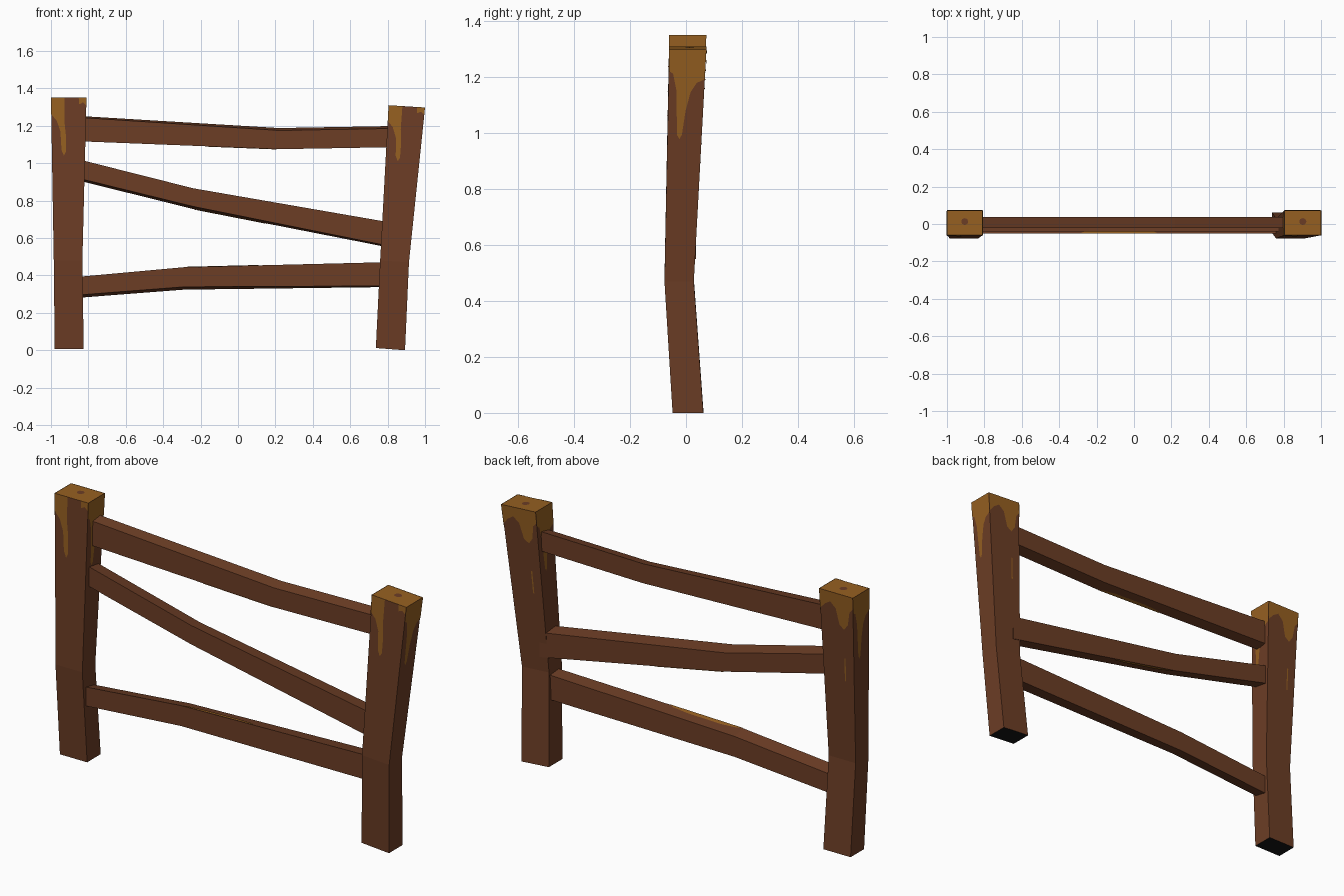
import bpy, bmesh, math
from mathutils import Vector

if "Cube" in bpy.data.objects:
    bpy.data.objects.remove(bpy.data.objects["Cube"])


def material(name, rgb):
    m = bpy.data.materials.new(name)
    m.diffuse_color = (*rgb, 1)
    m.use_nodes = True
    m.node_tree.nodes["Principled BSDF"].inputs["Base Color"].default_value = m.diffuse_color
    return m


BROWN = material("brown_wood", (0.150, 0.047, 0.0185))
GOLD = material("golden_cut_wood", (0.305, 0.117, 0.0152))
BLACK = material("black_underside", (0.008, 0.008, 0.008))


def finish(name, bm, mats):
    me = bpy.data.meshes.new(name)
    bm.to_mesh(me)
    bm.free()
    for m in mats:
        me.materials.append(m)
    ob = bpy.data.objects.new(name, me)
    bpy.context.collection.objects.link(ob)
    return ob


def loft(name, rings, end_mats=(0, 0)):
    """Skin a row of four-cornered sections and cap both ends."""
    bm = bmesh.new()
    vs = [[bm.verts.new(p) for p in r] for r in rings]
    for a, b in zip(vs, vs[1:]):
        for i in range(4):
            j = (i + 1) % 4
            bm.faces.new((a[i], a[j], b[j], b[i]))
    bm.faces.new(vs[0][::-1]).material_index = end_mats[0]
    bm.faces.new(vs[-1]).material_index = end_mats[1]
    bmesh.ops.recalc_face_normals(bm, faces=bm.faces)
    return finish(name, bm, (BROWN, GOLD, BLACK))


def plate(name, quad, polys, mat, outward, lift=0.002):
    """Thin paint shapes given in (u, v) on a quad: low left, low right, up right, up left."""
    a, b, c, d = map(Vector, quad)
    n = (b - a).cross(d - a).normalized()
    if n.dot(Vector(outward)) < 0:
        n = -n
    bm = bmesh.new()
    for poly in polys:
        vs = [bm.verts.new(a.lerp(b, u).lerp(d.lerp(c, u), v) + n * lift) for u, v in poly]
        f = bm.faces.new(vs)
        f.normal_update()
        if f.normal.dot(n) < 0:
            f.normal_flip()
    bmesh.ops.triangulate(bm, faces=bm.faces)
    return finish(name, bm, (mat,))


# Paint drips: u across the face, z as on the left post
MID, TOP = 0.48, 1.35
FRONT = [[(0, 1.35), (.38, 1.35), (.38, 1.22), (.42, 1.15), (.42, 1.06), (.36, 1.04),
          (.29, 1.07), (.26, 1.17), (.15, 1.23), (0, 1.26)],
         [(.78, 1.35), (1, 1.35), (1, 1.31), (.9, 1.325), (.8, 1.315)]]
SIDE = [[(0, 1.35), (0, 1.27), (.12, 1.26), (.22, 1.2), (.28, 1.03), (.35, 1.015),
         (.42, 1.03), (.5, 1.12), (.62, 1.19), (.78, 1.225), (1, 1.24), (1, 1.35)]]
BACK = [[(0, 1.35), (0, 1.25), (.15, 1.28), (.32, 1.3), (.48, 1.27), (.58, 1.19), (.72, 1.17),
         (.84, 1.2), (.9, 1.27), (1, 1.29), (1, 1.35)],
        [(.7, 1.02), (.74, 1.02), (.74, .9), (.7, .9)]]


def post(name, sections):
    rings = []
    for xl, xr, zl, zr, y0, y1 in sections:
        rings.append([(xl, y0, zl), (xr, y0, zr), (xr, y1, zr), (xl, y1, zl)])
    loft(name, rings, (2, 1))
    low, up = rings[1], rings[2]
    sides = [("front", 0, 1, FRONT, (0, -1, 0)), ("right", 1, 2, SIDE, (1, 0, 0)),
             ("back", 2, 3, BACK, (0, 1, 0)), ("left", 3, 0, SIDE, (-1, 0, 0))]
    for side, i, j, shape, out in sides:
        polys = [[(u, (z - MID) / (TOP - MID)) for u, z in p] for p in shape]
        plate(f"{name}_{side}_drip", (low[i], low[j], up[j], up[i]), polys, GOLD, out)
    # dark knot in the cut top
    dot = [(.5 + .1 * math.cos(k * math.pi / 4), .55 + .14 * math.sin(k * math.pi / 4))
           for k in range(8)]
    plate(f"{name}_top_knot", up, [dot], BROWN, (0, 0, 1))


post("left_post", [(-.98, -.825, .008, .008, -.048, .062),
                   (-.985, -.832, .48, .48, -.077, .028),
                   (-1.0, -.81, 1.35, 1.35, -.06, .073)])
post("right_post", [(.737, .893, .012, 0, -.048, .062),
                    (.76, .914, .48, .47, -.077, .028),
                    (.805, 1.0, 1.31, 1.298, -.06, .073)])


def rail(name, y0, y1, stations):
    """Stations are x, top z, bottom z, shear (positive: top slopes down to the back)."""
    rings = []
    for x, zt, zb, s in stations:
        f, b = max(s, 0), max(-s, 0)
        rings.append([(x, y0, zb + f), (x, y1, zb + b), (x, y1, zt - f), (x, y0, zt - b)])
    loft(name, rings)
    return rings


top = rail("top_rail", -.022, .038, [(-.84, 1.252, 1.117, -.008), (.22, 1.188, 1.075, -.013),
                                     (.84, 1.199, 1.086, -.013)])
mid = rail("middle_rail", -.04, .036, [(-.85, 1.02, .907, .012), (-.24, .866, .755, .014),
                                       (.81, .684, .549, .008)])
bot = rail("bottom_rail", -.05, .02, [(-.86, .392, .28, .015), (-.29, .444, .324, .015),
                                      (.8, .471, .338, .006)])

# Worn golden patches along one rail edge
PATCH = [[(.0, 0), (.38, 0), (.36, .18), (.28, .3), (.1, .3), (.03, .16)]]
plate("bottom_rail_worn_patch", (bot[1][3], bot[2][3], bot[2][2], bot[1][2]),
      PATCH, GOLD, (0, 0, 1))
plate("middle_rail_worn_patch", (mid[1][1], mid[2][1], mid[2][0], mid[1][0]),
      PATCH, GOLD, (0, 0, -1))
plate("top_rail_worn_patch", (top[1][0], top[0][0], top[0][1], top[1][1]),
      PATCH, GOLD, (0, 0, -1))
